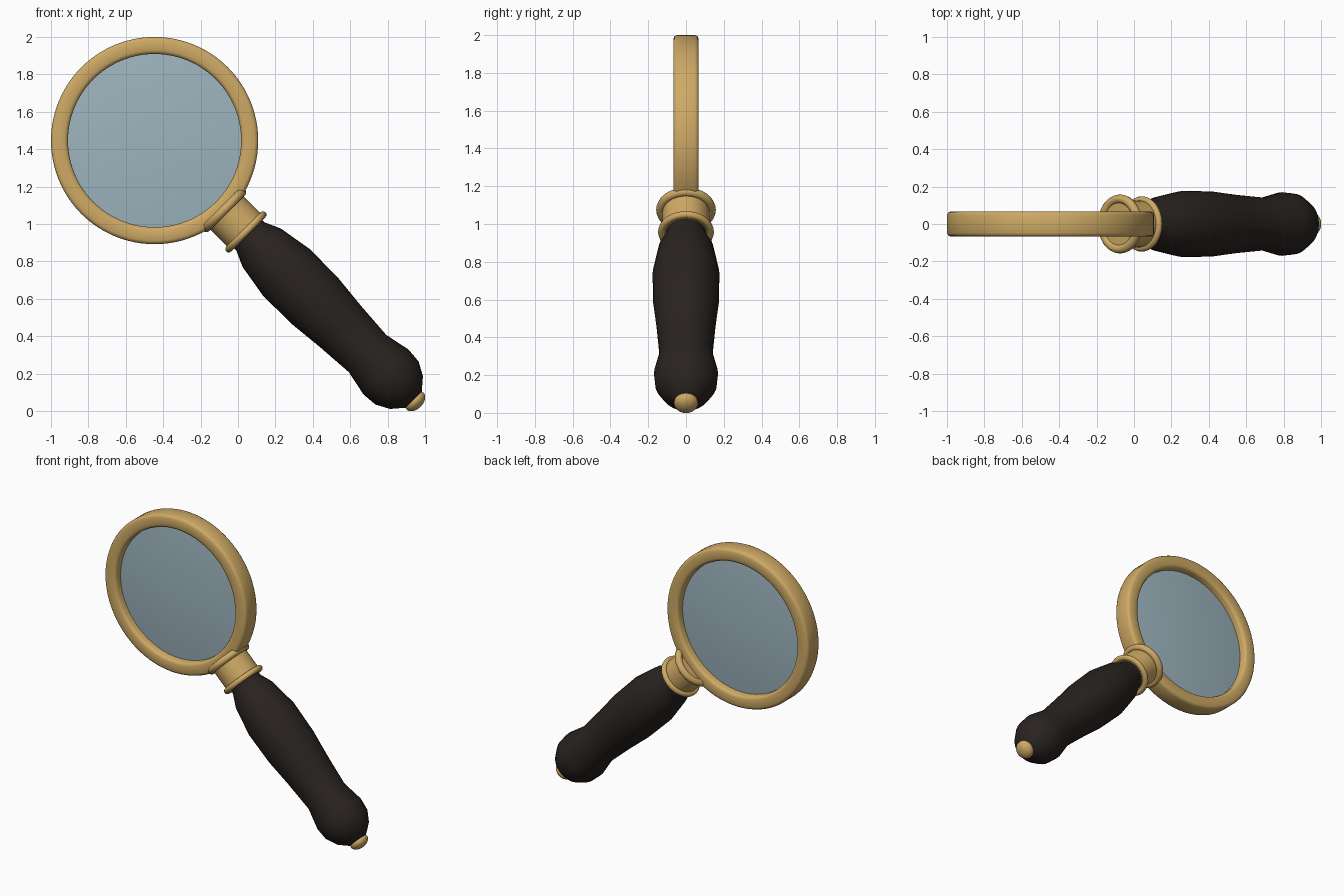
import bpy, bmesh, math
from mathutils import Matrix, Vector

if "Cube" in bpy.data.objects:
    bpy.data.objects.remove(bpy.data.objects["Cube"])

CENTRE = Vector((-0.446, 0, 1.446))
# local z runs down the handle axis (45 degrees), starting at the lens centre
AXIS = Matrix.Translation(CENTRE) @ Matrix.Rotation(math.radians(135), 4, 'Y')
# local z runs front-to-back through the lens
LENS = Matrix.Translation(CENTRE) @ Matrix.Rotation(math.radians(90), 4, 'X')


def material(name, colour):
    m = bpy.data.materials.new(name)
    m.diffuse_color = colour
    m.use_nodes = True
    m.node_tree.nodes["Principled BSDF"].inputs["Base Color"].default_value = m.diffuse_color
    return m


brass = material("brass", (0.62, 0.40, 0.13, 1))
ebony = material("dark_wood", (0.022, 0.017, 0.014, 1))
glass = material("glass", (0.34, 0.46, 0.52, 0.85))


def lathe(name, profile, matrix, mat, sides=32, closed=False, angle=40):
    """Revolve (radius, height) points about local z."""
    bm = bmesh.new()
    rings = []
    for r, h in profile:
        if r == 0:
            rings.append([bm.verts.new((0, 0, h))] * sides)
        else:
            rings.append([bm.verts.new((r * math.cos(t), r * math.sin(t), h))
                          for t in (2 * math.pi * i / sides for i in range(sides))])
    pairs = list(zip(rings, rings[1:]))
    if closed:
        pairs.append((rings[-1], rings[0]))
    for a, b in pairs:
        for i in range(sides):
            j = (i + 1) % sides
            bm.faces.new(list(dict.fromkeys((a[i], a[j], b[j], b[i]))))
    bmesh.ops.recalc_face_normals(bm, faces=bm.faces)
    mesh = bpy.data.meshes.new(name)
    bm.to_mesh(mesh)
    bm.free()
    mesh.materials.append(mat)
    ob = bpy.data.objects.new(name, mesh)
    ob.matrix_world = matrix
    bpy.context.collection.objects.link(ob)
    bpy.ops.object.select_all(action='DESELECT')
    ob.select_set(True)
    bpy.context.view_layer.objects.active = ob
    bpy.ops.object.shade_smooth_by_angle(angle=math.radians(angle))
    return ob


def bead(name, radius, minor, height):
    """Rounded band around the collar."""
    pts = [(radius + minor * math.cos(t), height + minor * math.sin(t))
           for t in (2 * math.pi * k / 12 for k in range(12))]
    lathe(name, pts, AXIS, brass, closed=True)


# Rim: band with chamfered edges
lathe("lens_rim", [(0.554, -0.048), (0.554, 0.048), (0.548, 0.061), (0.535, 0.067),
                   (0.483, 0.067), (0.469, 0.061), (0.463, 0.048),
                   (0.463, -0.048), (0.469, -0.061), (0.483, -0.067),
                   (0.535, -0.067), (0.548, -0.061)],
      LENS, brass, sides=96, closed=True, angle=50)

# Lens: gently domed on both faces
dome = [(0.475 * k / 8, 0.012 + 0.023 * (1 - (k / 8) ** 2)) for k in range(9)]
lathe("lens", dome + [(r, -h) for r, h in reversed(dome)], LENS, glass, sides=96)

# Collar joining rim and handle
lathe("collar", [(0, 0.515), (0.125, 0.515), (0.125, 0.70), (0, 0.70)], AXIS, brass)
bead("collar_upper_band", 0.134, 0.024, 0.525)
bead("collar_lower_band", 0.129, 0.019, 0.69)

# Turned wooden handle
lathe("handle", [(0, 0.685), (0.105, 0.685), (0.107, 0.725), (0.145, 0.811), (0.177, 1.0),
                 (0.174, 1.22), (0.156, 1.40), (0.141, 1.61), (0.170, 1.75),
                 (0.163, 1.833), (0.124, 1.905), (0.052, 1.967), (0, 1.975)],
      AXIS, ebony, angle=60)

# Brass end button
button = [(0.064 * math.sin(t), 1.970 - 0.042 * math.cos(t))
          for t in (math.pi * k / 12 for k in range(1, 12))]
lathe("end_button", [(0, 1.928)] + button + [(0, 2.012)], AXIS, brass)
